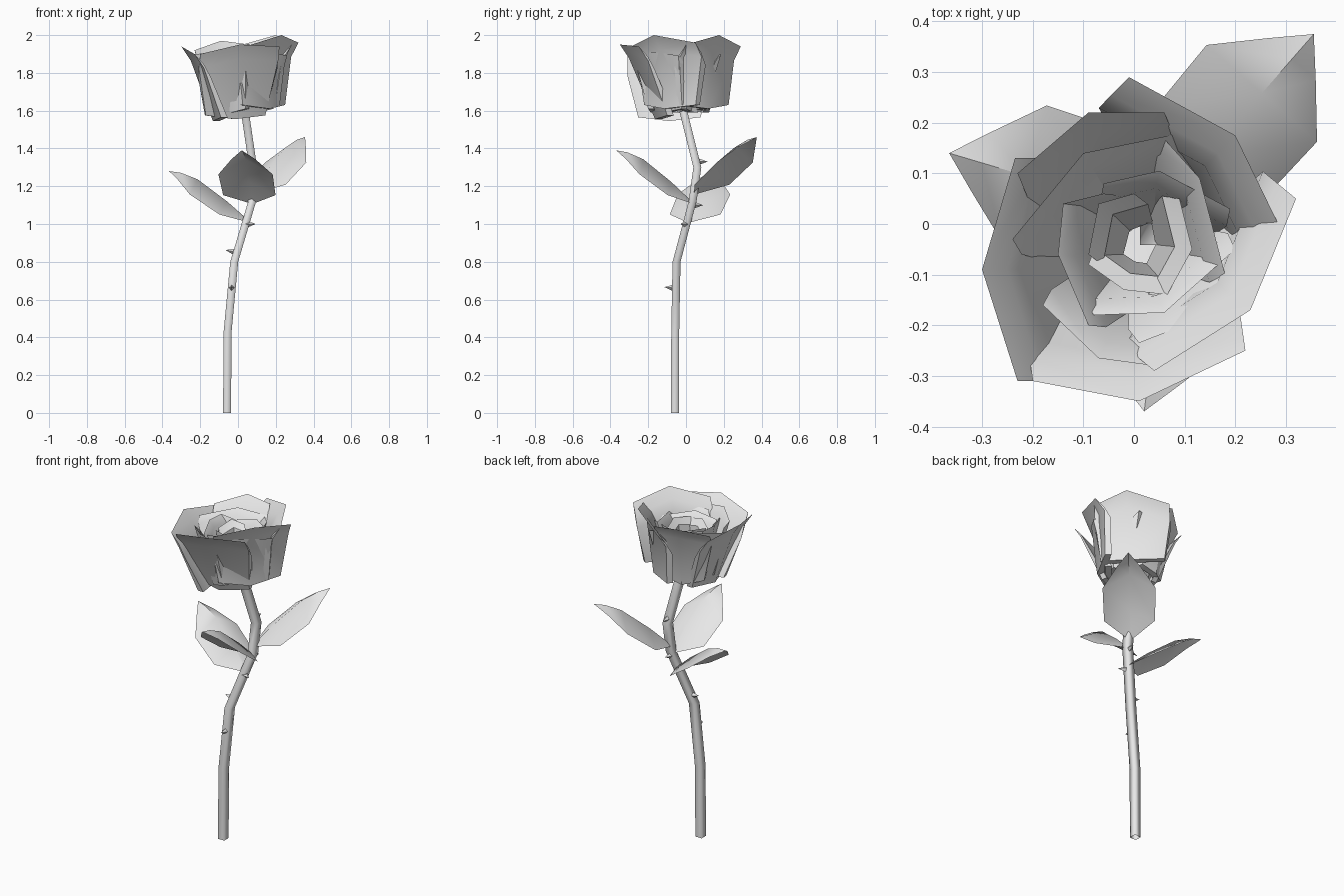
import bpy
import bmesh
from math import radians
from mathutils import Vector

cube = bpy.data.objects.get("Cube")
if cube:
    bpy.data.objects.remove(cube, do_unlink=True)

GREY = (0.8, 0.8, 0.8, 1)
grey = bpy.data.materials.new("plain grey")
grey.use_nodes = True
grey.diffuse_color = GREY
grey.node_tree.nodes["Principled BSDF"].inputs["Base Color"].default_value = GREY


def finish(name, bm, angle):
    bmesh.ops.recalc_face_normals(bm, faces=bm.faces)
    mesh = bpy.data.meshes.new(name)
    bm.to_mesh(mesh)
    bm.free()
    mesh.materials.append(grey)
    obj = bpy.data.objects.new(name, mesh)
    bpy.context.collection.objects.link(obj)
    bpy.ops.object.select_all(action='DESELECT')
    obj.select_set(True)
    bpy.context.view_layer.objects.active = obj
    bpy.ops.object.shade_smooth_by_angle(angle=radians(angle))


def loft(name, rows, closed=False, caps=False, angle=40):
    """Bridge equal-length rows of points, with optional end caps."""
    bm = bmesh.new()
    grid = [[bm.verts.new(p) for p in row] for row in rows]
    n = len(rows[0])
    for a, b in zip(grid, grid[1:]):
        for i in range(n if closed else n - 1):
            j = (i + 1) % n
            bm.faces.new((a[i], a[j], b[j], b[i]))
    if caps:
        bm.faces.new(grid[0][::-1])
        bm.faces.new(grid[-1])
    bmesh.ops.remove_doubles(bm, verts=bm.verts, dist=0.0005)
    finish(name, bm, angle)


# Bent stem: a smooth square tube, open at both ends
STEM = [(-.058, -.058, 0), (-.055, -.057, .43), (-.02, -.05, .8),
        (.075, .035, 1.12), (.08, .06, 1.3), (.033, -.02, 1.62)]
H = .021
loft("stem", [[(x + sx * H, y + sy * H, z)
               for sx, sy in ((-1, -1), (1, -1), (1, 1), (-1, 1))]
              for x, y, z in STEM], closed=True, angle=120)


# Thorns: small four-sided spikes on the stem
def stem_at(z):
    for a, b in zip(STEM, STEM[1:]):
        if a[2] <= z <= b[2]:
            return Vector(a).lerp(Vector(b), (z - a[2]) / (b[2] - a[2]))


THORNS = [(.66, (0, -1, .1)), (.85, (-1, .1, .2)), (1.0, (1, -.6, 0)),
          (1.1, (.2, 1, 0)), (1.33, (0, 1, 0))]
for i, (z, way) in enumerate(THORNS):
    way = Vector(way).normalized()
    bm = bmesh.new()
    bmesh.ops.create_cone(bm, cap_ends=True, segments=4, radius1=.02,
                          radius2=0, depth=.055)
    turn = way.to_track_quat('Z', 'Y').to_matrix()
    bmesh.ops.transform(bm, matrix=turn.to_4x4(), verts=bm.verts)
    bmesh.ops.translate(bm, vec=stem_at(z) + way * .035, verts=bm.verts)
    finish(f"thorn_{i + 1}", bm, 30)


# Leaves: raised midrib with drooping sides
def leaf(name, base, tip):
    base, tip = Vector(base), Vector(tip)
    along = tip - base
    side = Vector((-along.y, along.x, 0)).normalized()
    rows = []
    for t, half, lift, droop in ((0, .012, 0, .01), (.27, .14, .03, .07),
                                 (.64, .145, .05, .08), (.85, .062, .03, .035),
                                 (1, 0, 0, 0)):
        mid = base + along * t + Vector((0, 0, lift))
        drop = Vector((0, 0, droop))
        rows.append([mid + side * half - drop, mid, mid - side * half - drop])
    loft(name, rows, angle=50)


leaf("back_leaf", (.07, .05, 1.17), (.355, .375, 1.46))
leaf("right_leaf", (.055, .015, 1.02), (-.365, .14, 1.28))
leaf("front_leaf", (.075, .03, 1.12), (.02, -.37, 1.39))

# Petals: thick curved panels swept along the rim, open at the bottom
CENTRE = Vector((.03, -.02, 0))


def petal(name, plan, tops, foot, tuck, narrow, lip):
    """lip lists the section corners as (inset, drop) from the rim."""
    rim = [Vector((x, y, 0)) for x, y in plan]
    middle = (rim[0] + rim[-1]) / 2
    chord = (rim[-1] - rim[0]).normalized()
    out = Vector((chord.y, -chord.x, 0))
    if out.dot(middle - CENTRE) < 0:
        out = -out
    outer, inner = lip
    rows = []
    for p, top in zip(rim, tops):
        rel = p - middle
        rise = .02 if p in (rim[0], rim[-1]) else 0
        base = middle + chord * rel.dot(chord) * narrow + out * rel.dot(out) * .6
        row = [p - out * d + Vector((0, 0, top - h)) for d, h in outer]
        row += [base - out * d + Vector((0, 0, foot + rise))
                for d in (tuck, tuck + .035)]
        row += [p - out * d + Vector((0, 0, top - h)) for d, h in inner]
        rows.append(row)
    loft(name, rows, closed=True, caps=True, angle=35)


FLARED = [(0, 0), (.05, .075)], [(.085, .12), (.05, .055)]
PLAIN = [(0, 0)], [(.035, .035)]

OUTER = {
    "right_petal": ([(-.235, .13), (-.30, -.09), (-.23, -.31)],
                    (1.90, 1.94, 1.90), 1.545, .14, .75),
    "back_right_petal": ([(-.23, .1), (-.09, .22), (.06, .22)],
                         (1.92, 1.97, 1.95), 1.59, .08, .68),
    "back_left_petal": ([(-.01, .29), (.2, .175), (.285, 0)],
                        (1.94, 2.0, 1.95), 1.61, .06, .85),
    "left_petal": ([(.32, .05), (.23, -.17), (.04, -.29)],
                   (1.96, 2.0, 1.94), 1.61, .055, .8),
    "front_petal": ([(-.2, -.31), (.01, -.35), (.22, -.25)],
                    (1.90, 1.95, 1.94), 1.555, .16, .75),
}
for name, shape in OUTER.items():
    petal(name, *shape, FLARED)

# Inner petals spiral towards the heart
INNER = [
    [(-.18, -.16), (-.07, -.265), (.04, -.28)],
    [(-.24, -.03), (-.1, .14), (.12, .185)],
    [(.01, -.235), (.15, -.18), (.26, -.04)],
    [(.04, .19), (.13, .09), (.18, -.1)],
    [(-.06, .06), (-.14, .04), (-.15, -.06), (-.09, -.2)],
    [(-.06, .08), (.05, .105), (.19, .03)],
    [(-.08, -.18), (.06, -.175), (.2, -.05)],
    [(0, .06), (-.07, .04), (-.09, -.06)],
    [(.09, .05), (.115, -.05), (.06, -.15)],
    [(-.09, -.08), (-.02, -.13), (.07, -.14)],
]
for i, plan in enumerate(INNER):
    top = 1.92 - .004 * i
    tops = [top - .02] + [top] * (len(plan) - 2) + [top - .02]
    petal(f"inner_petal_{i + 1}", plan, tops, 1.59, .07 - .006 * i, .7, PLAIN)
